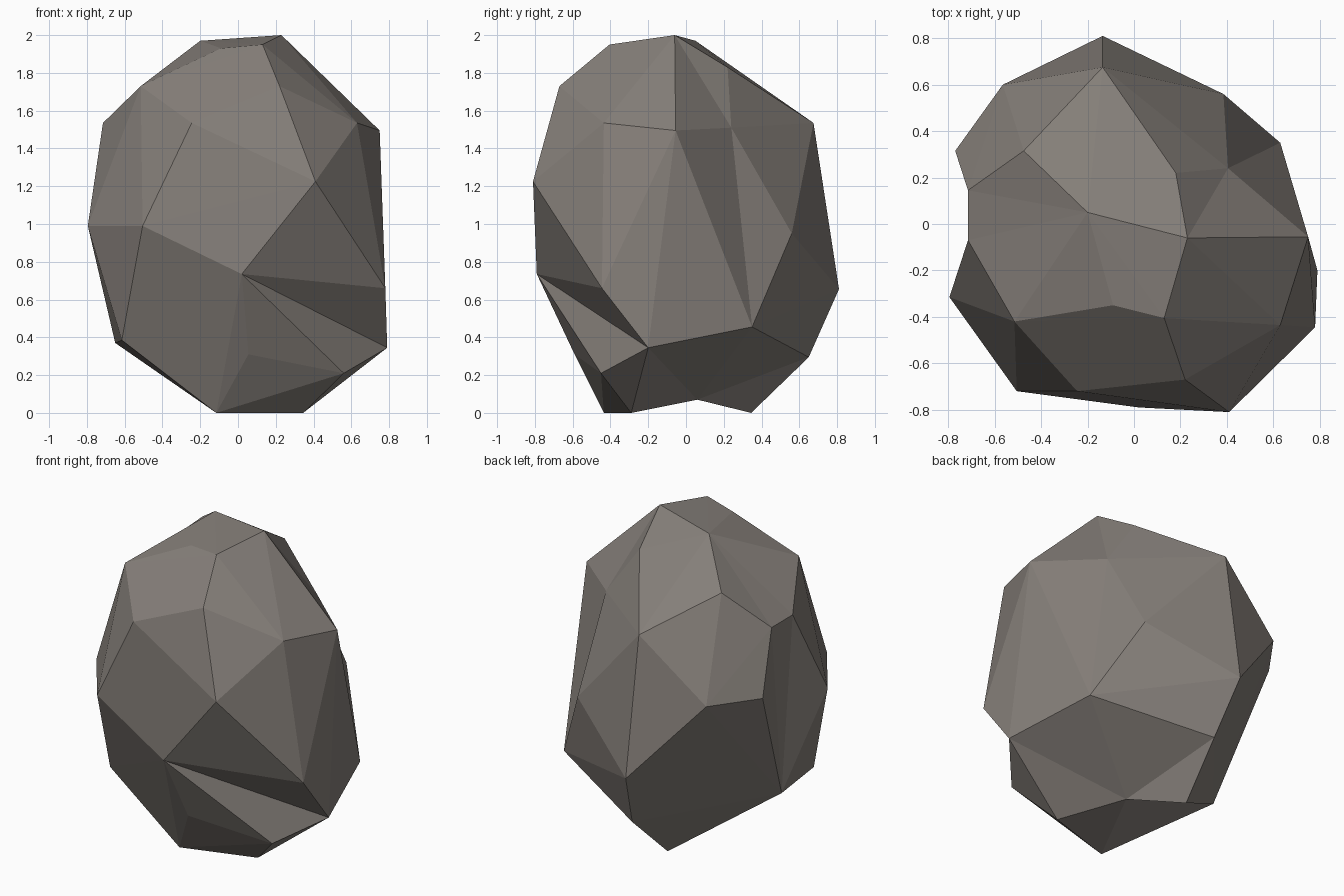
import bpy, bmesh
from mathutils import Vector

# Corner points of the chipped boulder, from the crown down to the foot
CORNERS = [
    # crown
    (0.23, -0.06, 2.0), (-0.20, 0.05, 1.97), (0.13, -0.405, 1.95), (-0.09, -0.35, 1.93),
    (0.18, 0.22, 1.83), (-0.475, 0.315, 1.76), (-0.515, -0.42, 1.73), (0.22, -0.67, 1.73),
    # shoulder
    (0.75, -0.055, 1.495), (0.63, -0.435, 1.535), (-0.245, -0.72, 1.535),
    (-0.135, 0.675, 1.535),
    # waist
    (0.41, -0.81, 1.225), (-0.505, -0.72, 0.99), (-0.795, -0.315, 0.99),
    (-0.77, 0.315, 1.155), (-0.565, 0.60, 1.155), (0.385, 0.56, 0.95),
    (0.02, -0.79, 0.735), (-0.135, 0.81, 0.655),
    # lower sides
    (0.63, 0.35, 0.455), (-0.615, -0.43, 0.385), (0.055, -0.59, 0.31),
    (-0.07, 0.65, 0.295),
    # foot
    (-0.11, 0.345, 0.0), (0.345, -0.29, 0.0), (-0.115, -0.435, 0.0),
]

# Hollowed corners: final position, and how far each is pulled out while skinning
DENTS = [
    ((-0.715, -0.07, 1.535), (-0.10, 0.0, 0.0)),
    ((-0.715, 0.145, 1.535), (-0.10, 0.0, 0.0)),
    ((0.405, 0.24, 1.51), (0.095, 0.10, 0.06)),
    ((0.78, -0.445, 0.66), (0.06, -0.135, 0.0)),
    ((-0.65, -0.05, 0.37), (-0.20, 0.0, -0.17)),
    ((0.79, -0.20, 0.345), (0.11, -0.26, -0.035)),
    ((0.56, -0.45, 0.21), (0.0, 0.0, -0.04)),
    ((0.11, 0.06, 0.07), (0.02, 0.02, -0.20)),
]

# Skin all corners with a hull, then push the dents back in
bm = bmesh.new()
for p in CORNERS:
    bm.verts.new(p)
dents = [(bm.verts.new(Vector(p) + Vector(pull)), Vector(p)) for p, pull in DENTS]
bmesh.ops.convex_hull(bm, input=bm.verts[:])
for vert, home in dents:
    vert.co = home
bmesh.ops.delete(bm, geom=[v for v in bm.verts if not v.link_faces], context='VERTS')
bmesh.ops.recalc_face_normals(bm, faces=bm.faces[:])

# Boulder object, flat shaded, one warm grey stone colour
mesh = bpy.data.meshes.new("boulder")
bm.to_mesh(mesh)
bm.free()
stone = bpy.data.materials.new("warm grey stone")
stone.diffuse_color = (0.235, 0.212, 0.192, 1.0)
mesh.materials.append(stone)
boulder = bpy.data.objects.new("boulder", mesh)
bpy.context.collection.objects.link(boulder)
